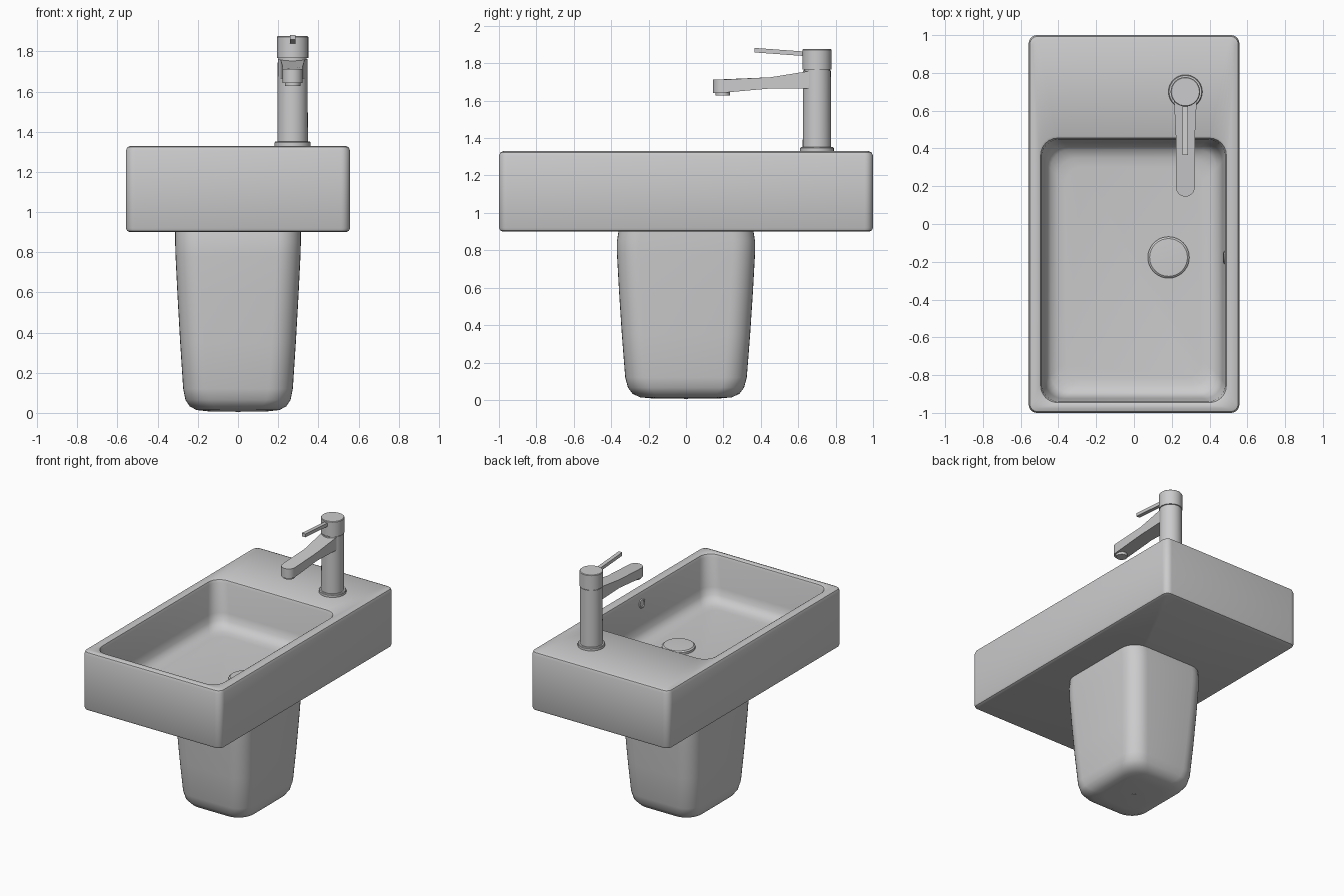
import bpy, bmesh, math
from mathutils import Vector

if "Cube" in bpy.data.objects:
    bpy.data.objects.remove(bpy.data.objects["Cube"])

ceramic = bpy.data.materials.new("light_grey")
ceramic.diffuse_color = (0.6, 0.6, 0.61, 1)
ceramic.use_nodes = True
ceramic.node_tree.nodes["Principled BSDF"].inputs["Base Color"].default_value = ceramic.diffuse_color


def rounded_ring(x0, x1, y0, y1, r, z, n=6):
    """Rounded rectangle as a list of points, counter-clockwise."""
    pts = []
    corners = [(x1 - r, y1 - r, 0), (x0 + r, y1 - r, 90), (x0 + r, y0 + r, 180), (x1 - r, y0 + r, 270)]
    for cx, cy, start in corners:
        for i in range(n + 1):
            a = math.radians(start + 90 * i / n)
            pts.append((cx + r * math.cos(a), cy + r * math.sin(a), z))
    return pts


def circle_ring(cx, cy, r, z, n=32):
    return [(cx + r * math.cos(2 * math.pi * i / n), cy + r * math.sin(2 * math.pi * i / n), z) for i in range(n)]


def loft(name, rings, angle=35):
    """Skin a stack of rings and cap both ends."""
    bm = bmesh.new()
    loops = [[bm.verts.new(p) for p in ring] for ring in rings]
    for a, b in zip(loops, loops[1:]):
        for i in range(len(a)):
            j = (i + 1) % len(a)
            bm.faces.new((a[i], a[j], b[j], b[i]))
    bm.faces.new(loops[0][::-1])
    bm.faces.new(loops[-1])
    bmesh.ops.recalc_face_normals(bm, faces=bm.faces)
    mesh = bpy.data.meshes.new(name)
    bm.to_mesh(mesh)
    bm.free()
    mesh.materials.append(ceramic)
    ob = bpy.data.objects.new(name, mesh)
    bpy.context.collection.objects.link(ob)
    bpy.ops.object.select_all(action='DESELECT')
    ob.select_set(True)
    bpy.context.view_layer.objects.active = ob
    bpy.ops.object.shade_smooth_by_angle(angle=math.radians(angle))
    return ob


def lathe(name, cx, cy, profile):
    return loft(name, [circle_ring(cx, cy, r, z) for r, z in profile])


# Basin: outer shell, rim and sunken bowl in one skin (inset from outer box, corner radius, z)
rings = []
for inset, r, z in [(0.02, 0.03, 0.90), (0.006, 0.04, 0.906), (0, 0.045, 0.92),
                    (0, 0.045, 1.305), (0.007, 0.04, 1.323), (0.024, 0.03, 1.33)]:
    rings.append(rounded_ring(-0.558 + inset, 0.558 - inset, -1 + inset, 1 - inset, r, z))
for inset, r, z in [(0, 0.095, 1.33), (0.009, 0.09, 1.324), (0.015, 0.09, 1.305), (0.03, 0.1, 1.10),
                    (0.042, 0.1, 1.05), (0.062, 0.1, 1.02), (0.1, 0.1, 1.005), (0.14, 0.09, 1.0)]:
    rings.append(rounded_ring(-0.503 + inset, 0.498 - inset, -0.955 + inset, 0.465 - 1.15 * inset, r, z))
basin = loft("basin", rings)

# Pedestal: tapering rounded column with a soft bottom (half width, half depth, corner radius, z)
pedestal = loft("pedestal", [rounded_ring(-w, w, -d, d, r, z, 8) for w, d, r, z in [
    (0.15, 0.18, 0.10, 0.008), (0.205, 0.245, 0.11, 0.014), (0.24, 0.285, 0.12, 0.032),
    (0.262, 0.31, 0.12, 0.065), (0.273, 0.325, 0.12, 0.12), (0.288, 0.343, 0.12, 0.35),
    (0.301, 0.358, 0.12, 0.58), (0.311, 0.369, 0.12, 0.78), (0.313, 0.369, 0.12, 0.85),
    (0.313, 0.36, 0.12, 0.905)]], 50)
lathe("pedestal_drip_hole", 0, 0, [(0.012, 0.004), (0.012, 0.02)])

# Drain cover
lathe("drain_cover", 0.183, -0.177, [(0.1, 0.995), (0.11, 1.0), (0.11, 1.016), (0.1, 1.024), (0.06, 1.026)])

# Overflow ring on the right bowl wall
bpy.ops.mesh.primitive_torus_add(major_radius=0.028, minor_radius=0.006, major_segments=24, minor_segments=8,
                                 location=(0.479, -0.177, 1.245), rotation=(0, math.radians(94), 0))
overflow = bpy.context.object
overflow.name = "overflow_ring"
overflow.data.materials.append(ceramic)
bpy.ops.object.shade_smooth()

# Tap body
TX, TY = 0.272, 0.70
lathe("tap_base", TX, TY, [(0.09, 1.328), (0.09, 1.346), (0.086, 1.351), (0.07, 1.351)])
lathe("tap_body", TX, TY, [(0.076, 1.35), (0.074, 1.762)])
lathe("tap_neck", TX, TY, [(0.07, 1.755), (0.07, 1.77)])
lathe("tap_cap", TX, TY, [(0.078, 1.767), (0.078, 1.872), (0.074, 1.876)])


# Spout: plan outline with a round tip, thickness varying along its length
def spout_top(y):
    return 1.712 + max(0, y - 0.37) * 0.16


outline = [(TX + 0.062, TY), (TX + 0.05, 0.45)]
outline += [(TX + 0.05 * math.cos(a), 0.195 - 0.05 * math.sin(a))
            for a in [math.pi * i / 14 for i in range(15)]]
outline += [(TX - 0.05, 0.45), (TX - 0.062, TY)]
spout = loft("spout", [
    [(x, y, 1.642 + min(1, max(0, y - 0.2) / 0.25) * 0.023) for x, y in outline],
    [(x, y, spout_top(y)) for x, y in outline]])
lathe("spout_aerator", TX, 0.197, [(0.038, 1.628), (0.038, 1.65)])

# Lever handle: slim bar rising slightly towards the front
bar = []
for y, z in [(0.365, 1.870), (TY - 0.06, 1.850)]:
    bar.append([(TX + sx * 0.014, y, z + sz * 0.012) for sx, sz in [(-1, -1), (1, -1), (1, 1), (-1, 1)]])
loft("lever_handle", bar)
